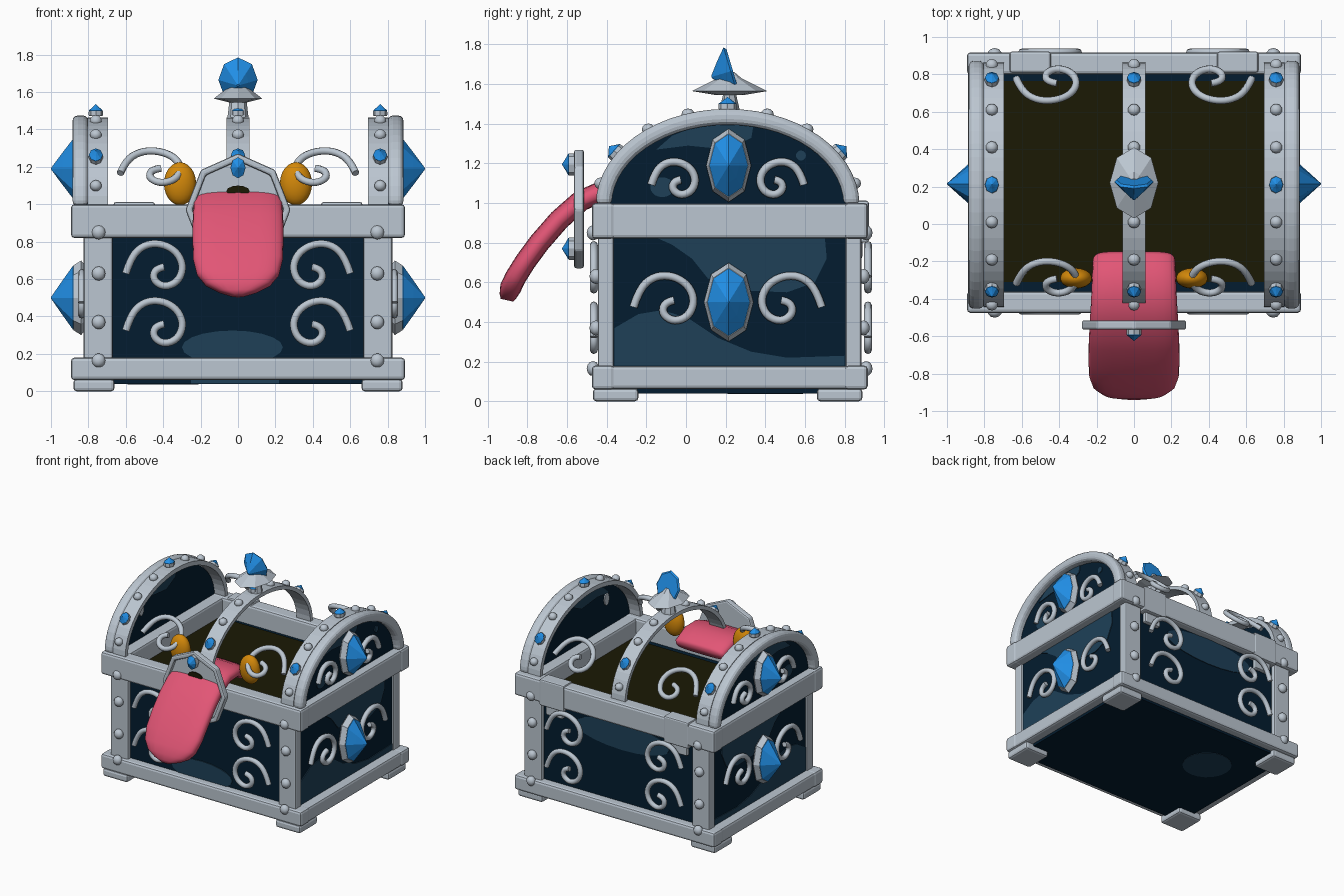
import bpy, bmesh, math
from mathutils import Vector, Matrix

if "Cube" in bpy.data.objects:
    bpy.data.objects.remove(bpy.data.objects["Cube"])

CY = 0.21  # chest centre along y


def material(name, col):
    m = bpy.data.materials.new(name)
    m.diffuse_color = (*col, 1)
    m.use_nodes = True
    m.node_tree.nodes["Principled BSDF"].inputs["Base Color"].default_value = m.diffuse_color
    return m


SILVER = material("silver", (0.50, 0.565, 0.635))
NAVY = material("navy", (0.001, 0.012, 0.029))
SLATE = material("slate blue", (0.013, 0.051, 0.097))
BLUE = material("gem blue", (0.016, 0.29, 0.84))
PINK = material("tongue pink", (0.76, 0.092, 0.18))
ORANGE = material("eye orange", (0.66, 0.25, 0.003))
OLIVE = material("dark olive", (0.011, 0.010, 0.0015))

parts = {}


def part(name, mat, bevel=0, smooth=False):
    if name not in parts:
        parts[name] = (bmesh.new(), mat, bevel, smooth)
    return parts[name][0]


def box(bm, x0, x1, y0, y1, z0, z1):
    m = Matrix.Translation(((x0 + x1) / 2, (y0 + y1) / 2, (z0 + z1) / 2))
    bmesh.ops.create_cube(bm, size=1, matrix=m @ Matrix.Diagonal((x1 - x0, y1 - y0, z1 - z0, 1)))


def ball(bm, c, r, segs=10, rings=6):
    bmesh.ops.create_uvsphere(bm, u_segments=segs, v_segments=rings, radius=1,
                              matrix=Matrix.Translation(c) @ Matrix.Diagonal((*r, 1)))


def loft(bm, loops):
    """Skin closed loops of points and cap both ends."""
    rows = [[bm.verts.new(p) for p in l] for l in loops]
    n = len(rows[0])
    for a, b in zip(rows, rows[1:]):
        for i in range(n):
            bm.faces.new((a[i], a[(i + 1) % n], b[(i + 1) % n], b[i]))
    bm.faces.new(rows[0])
    bm.faces.new(rows[-1])


def arch(bm, x0, x1, a, h, t, n=28):
    """Half-ellipse band of thickness t standing on the rim."""
    loops = []
    for i in range(n + 1):
        c, s = math.cos(math.pi * i / n), math.sin(math.pi * i / n)
        o = (CY + a * c, 0.99 + h * s)
        k = (CY + (a - t) * c, 0.99 + (h - t) * s)
        loops.append([(x0, *o), (x1, *o), (x1, *k), (x0, *k)])
    loft(bm, loops)


def basis(normal, up):
    n = Vector(normal).normalized()
    u = Vector(up)
    u = (u - n * u.dot(n)).normalized()
    return u.cross(n), u, n


def gem(c, normal, up, w, h, d, back=0.03, rim=1.2):
    """Eight-sided pointed gem in a faceted silver setting."""
    s, u, n = basis(normal, up)
    c = Vector(c)

    def ring(k, off):
        return [c + s * w * k * math.sin(a) + u * h * k * math.cos(a) + n * off
                for a in (math.pi * i / 4 for i in range(8))]
    loft(part("gem_settings", SILVER), [ring(rim * 0.92, -back), ring(rim, -back * 0.75), ring(1.02, 0)])
    loft(part("gems", BLUE), [ring(0.98, -0.008), ring(1.0, 0.003), ring(0.55, d * 0.48), ring(0.02, d)])


def plate(c, normal, up, pts, mat, name, t=0.006):
    """Thin flat plate from a 2D outline."""
    s, u, n = basis(normal, up)
    loft(part(name, mat), [[Vector(c) + s * p + u * q + n * o for p, q in pts] for o in (-0.002, t)])


def oval(cx, cy, rx, ry, n=20):
    return [(cx + rx * math.cos(2 * math.pi * i / n), cy + ry * math.sin(2 * math.pi * i / n)) for i in range(n)]


# Curled ornaments
SWIRL = [(-.165, -.045), (-.135, .05), (-.06, .112), (.03, .115), (.11, .07), (.145, -.01), (.115, -.09),
         (.04, -.12), (-.02, -.08), (-.01, -.02), (.04, -.01)]
curls = bpy.data.curves.new("curled_ornaments", "CURVE")
curls.dimensions = "3D"
curls.bevel_depth = 0.020
curls.bevel_resolution = 2
curls.use_fill_caps = True
curls.materials.append(SILVER)
curl_obj = bpy.data.objects.new("curled_ornaments", curls)
bpy.context.collection.objects.link(curl_obj)


def swirl(c, udir, vdir, k=1.0):
    sp = curls.splines.new("NURBS")
    sp.points.add(len(SWIRL) - 1)
    for p, (u, v) in zip(sp.points, SWIRL):
        p.co = (*(Vector(c) + Vector(udir) * u * k + Vector(vdir) * v * k), 1)
    sp.order_u = 3
    sp.use_endpoint_u = True
    sp.resolution_u = 4


# Body and inside floor
box(part("chest_body", NAVY), -0.81, 0.81, -0.41, 0.85, 0.04, 0.85)
box(part("inner_floor", OLIVE), -0.705, 0.705, -0.31, 0.765, 0.84, 0.858)

# Rails, posts and feet
rails = part("rails", SILVER, 0.018)
for z0, z1 in ((0.06, 0.18), (0.82, 1.0)):
    box(rails, -0.893, 0.893, -0.475, -0.36, z0, z1)
    box(rails, -0.893, 0.893, 0.80, 0.917, z0, z1)
    for s in (-1, 1):
        xa, xb = sorted((s * 0.70, s * 0.888))
        box(rails, xa, xb, -0.46, 0.90, z0 + 0.002, z1 - 0.002)
posts = part("corner_posts", SILVER, 0.012)
feet = part("feet", SILVER, 0.018)
rivets = part("rivets", SILVER, 0, True)
for s in (-1, 1):
    for y0, y1, fy0, fy1, ry in ((-0.445, -0.365, -0.47, -0.24, -0.455), (0.805, 0.885, 0.66, 0.89, 0.895)):
        box(posts, *sorted((s * 0.67, s * 0.825)), y0, y1, 0.15, 0.88)
        box(feet, *sorted((s * 0.66, s * 0.88)), fy0, fy1, 0, 0.065)
        for z in (0.165, 0.37, 0.63, 0.85):
            edge = 0.014 if z in (0.165, 0.85) else 0
            ball(rivets, (s * 0.745, ry + math.copysign(edge, ry - CY), z), (0.038, 0.032, 0.038))

# Lid ends: rounded outer arch, blue panel, riveted strap
for s in (-1, 1):
    arch(part("lid_end_arches", SILVER, 0.03), *sorted((s * 0.80, s * 0.885)), 0.665, 0.485, 0.08)
    pan = [[(x, CY + 0.62 * math.cos(a), 0.98 + 0.44 * math.sin(a)) for a in (math.pi * i / 28 for i in range(29))]
           for x in (s * 0.79, s * 0.825)]
    loft(part("lid_end_panels", NAVY), pan)
    arch(part("lid_straps", SILVER), *sorted((s * 0.695, s * 0.805)), 0.655, 0.475, 0.035)
arch(part("lid_straps", SILVER), -0.062, 0.062, 0.655, 0.475, 0.03)

# Rivets and small gems along each strap
for x in (-0.76, 0, 0.76):
    for dy in (-0.64, -0.40, -0.20, 0.20, 0.40, 0.64):
        z = 0.995 + 0.475 * math.sqrt(1 - (dy / 0.656) ** 2)
        ball(rivets, (x, CY + dy, z), (0.033, 0.033, 0.03))
    for dy in (-0.552, 0, 0.552):
        q = math.sqrt(1 - (dy / 0.655) ** 2)
        n = Vector((0, dy / 0.43, q / 0.475)).normalized()
        up = (0, 1, 0) if dy == 0 else (0, 0, 1)
        base = 0.034 if dy == 0 else 0.026
        gem(Vector((x, CY + dy, 0.99 + 0.475 * q)) + n * base, n, up, 0.037, 0.045, 0.036, 0.028, 1.04)

# Large side gems and all wall ornaments
Z = (0, 0, 1)
for s in (-1, 1):
    gem((s * 0.88, 0.215, 0.50), (s, 0, 0), Z, 0.107, 0.17, 0.12, 0.055, 1.17)
    gem((s * 0.88, 0.215, 1.19), (s, 0, 0), Z, 0.097, 0.158, 0.12, 0.055, 1.17)
    for d in (-1, 1):
        swirl((s * 0.835, CY + d * 0.31, 0.52), (0, -d, 0), Z)
        swirl((s * 0.84, CY + d * 0.265, 1.125), (0, -d, 0), Z, 0.73)
    for z in (0.37, 0.675):
        swirl((s * 0.435, -0.465, z), (-s, 0, 0), Z)
        swirl((s * 0.435, 0.918, z), (-s, 0, 0), Z)
    # curls floating where the open lid curves over
    swirl((s * 0.455, -0.285, 1.20), (-s, 0, 0), (0, .707, .707), 1.06)
    swirl((s * 0.455, 0.745, 1.20), (-s, 0, 0), (0, -.707, .707), 1.06)

# Painted wall patches
low = [(-.57, .18), (.59, .18), (.59, .23), (.3, .22), (.12, .25), (-.05, .32), (-.2, .42), (-.33, .46),
       (-.45, .44), (-.57, .37)]
high = [(-.37, .83), (.49, .83), (.50, .72), (.44, .60), (.3, .55), (.05, .56), (-.1, .62), (-.18, .72), (-.28, .79)]
top = [(-.36, 1.27), (-.2, 1.29), (0, 1.27), (.12, 1.33), (.13, 1.39), (0, 1.405), (-.15, 1.39), (-.28, 1.34)]
for s in (-1, 1):
    for pts, x in ((low, 0.81), (high, 0.81), (top, 0.825), (oval(-.33, 1.08, .06, .05), 0.825),
                   (oval(.37, 1.24, .025, .025), 0.825)):
        # outline runs along +y on both ends
        plate((s * x, CY, 0), (s, 0, 0), Z, [(p * s, q) for p, q in pts], SLATE, "wall_patches")
    plate((s * 0.79, CY, 0), (-s, 0, 0), Z, [(-p * s, q) for p, q in top], SLATE, "wall_patches")
    plate((s * 0.79, CY, 0), (-s, 0, 0), Z, oval(s * .32, 1.23, .03, .05), SILVER, "inner_end_spots", 0.009)
plate((0, -0.41, 0), (0, -1, 0), Z, oval(-.03, .235, .27, .09), SLATE, "wall_patches")
plate((0, -0.41, 0), (0, -1, 0), Z, [(-.25, .042), (.22, .042), (.22, .06), (-.25, .06)], SLATE, "wall_patches")
plate((0, 0.85, 0), (0, 1, 0), Z, oval(.03, .71, .42, .11), SLATE, "wall_patches")
plate((-0.4, 0.40, 0.04), (0, 0, -1), (0, 1, 0), oval(0, 0, .19, .19), SLATE, "wall_patches", 0.003)

# Rear hinges
for s in (-1, 1):
    h = part("hinges", SILVER, 0.012)
    box(h, *sorted((s * 0.445, s * 0.665)), 0.81, 0.922, 0.80, 1.012)
    box(h, *sorted((s * 0.48, s * 0.63)), 0.85, 0.89, 0.72, 0.83)

# Eyes
for s in (-1, 1):
    ball(part("eyes", ORANGE, 0, True), (s * 0.31, -0.29, 1.11), (0.086, 0.055, 0.115), 20, 12)

# Tongue: flattened section swept over the front rim
path = [(-.17, 1.00, .205), (-.185, 1.01, .22), (-.30, 1.062, .225), (-.42, 1.06, .23), (-.53, 1.012, .237),
        (-.64, .915, .242), (-.74, .80, .243), (-.81, .705, .24), (-.86, .625, .22), (-.886, .57, .175),
        (-.898, .532, .105), (-.903, .51, .035)]
loops = []
for i, (y, z, w) in enumerate(path):
    a, b = path[max(i - 1, 0)], path[min(i + 1, len(path) - 1)]
    t = Vector((0, b[0] - a[0], b[1] - a[1])).normalized()
    nrm = t.cross(Vector((1, 0, 0)))
    th = 0.054 * min(1, 0.5 + w * 3)
    if i == 0:
        th *= 0.8
    loop = []
    for k in range(24):
        c, s = math.cos(k * math.pi / 12), math.sin(k * math.pi / 12)
        loop.append(Vector((math.copysign(abs(c) ** 0.55, c) * w, y, z)) + nrm * math.copysign(abs(s) ** 0.7, s) * th)
    loops.append(loop)
loft(part("tongue", PINK, 0, True), loops)


# Lock plate with raised rim, keyhole and two gems
def octo(k, y):
    return [(0.27 * k * math.sin(i * math.pi / 4), y, 0.97 + 0.29 * k * math.cos(i * math.pi / 4)) for i in range(8)]


loft(part("lock_plate", SILVER), [octo(0.95, -0.515), octo(0.95, -0.54)])
rim = part("lock_rim", SILVER, 0.012)
rows = [[rim.verts.new(p) for p in octo(k, y)] for k, y in ((1.04, -.515), (1.04, -.565), (.9, -.565), (.9, -.515))]
for a, b in zip(rows, rows[1:] + rows[:1]):
    for i in range(8):
        rim.faces.new((a[i], a[(i + 1) % 8], b[(i + 1) % 8], b[i]))
plate((0, -0.54, 1.07), (0, -1, 0), Z, oval(0, 0, 0.062, 0.03, 12), OLIVE, "keyhole", 0.009)
for z in (1.195, 0.77):
    gem((0, -0.59, z), (0, -1, 0), Z, 0.04, 0.055, 0.036, 0.04, 1.02)


# Crest: short stem, faceted dish and an upright gem
def dish(rx, ry, z):
    return [(rx * math.cos(a), 0.22 + ry * math.sin(a), z) for a in (math.pi * i / 4 for i in range(8))]


loft(part("crest_stem", SILVER), [dish(.06, .055, 1.44), dish(.055, .05, 1.475), dish(.045, .03, 1.56)])
loft(part("crest_dish", SILVER), [dish(.05, .07, 1.545), dish(.13, .19, 1.565), dish(.045, .06, 1.63), dish(.02, .025, 1.66)])
sd, up, nr = basis((0, -1, -0.3), (0, 0, 1))
g = Vector((0, 0.225, 1.665))
loft(part("crest_gem", BLUE), [[g + sd * .105 * k * math.sin(i * math.pi / 4) + up * .125 * k * math.cos(i * math.pi / 4)
                               + nr * o for i in range(8)] for k, o in ((0.9, -0.012), (1, 0), (0.55, 0.05), (0.05, 0.1))])

# Turn every part into an object
for name, (bm, mat, bevel, smooth) in parts.items():
    bmesh.ops.recalc_face_normals(bm, faces=bm.faces)
    for f in bm.faces:
        f.smooth = smooth
    me = bpy.data.meshes.new(name)
    bm.to_mesh(me)
    bm.free()
    me.materials.append(mat)
    ob = bpy.data.objects.new(name, me)
    bpy.context.collection.objects.link(ob)
    if bevel:
        mod = ob.modifiers.new("edge", "BEVEL")
        mod.width = bevel
        mod.segments = 3 if bevel > 0.02 else 2
        mod.limit_method = "ANGLE"
        mod.angle_limit = math.radians(40)
